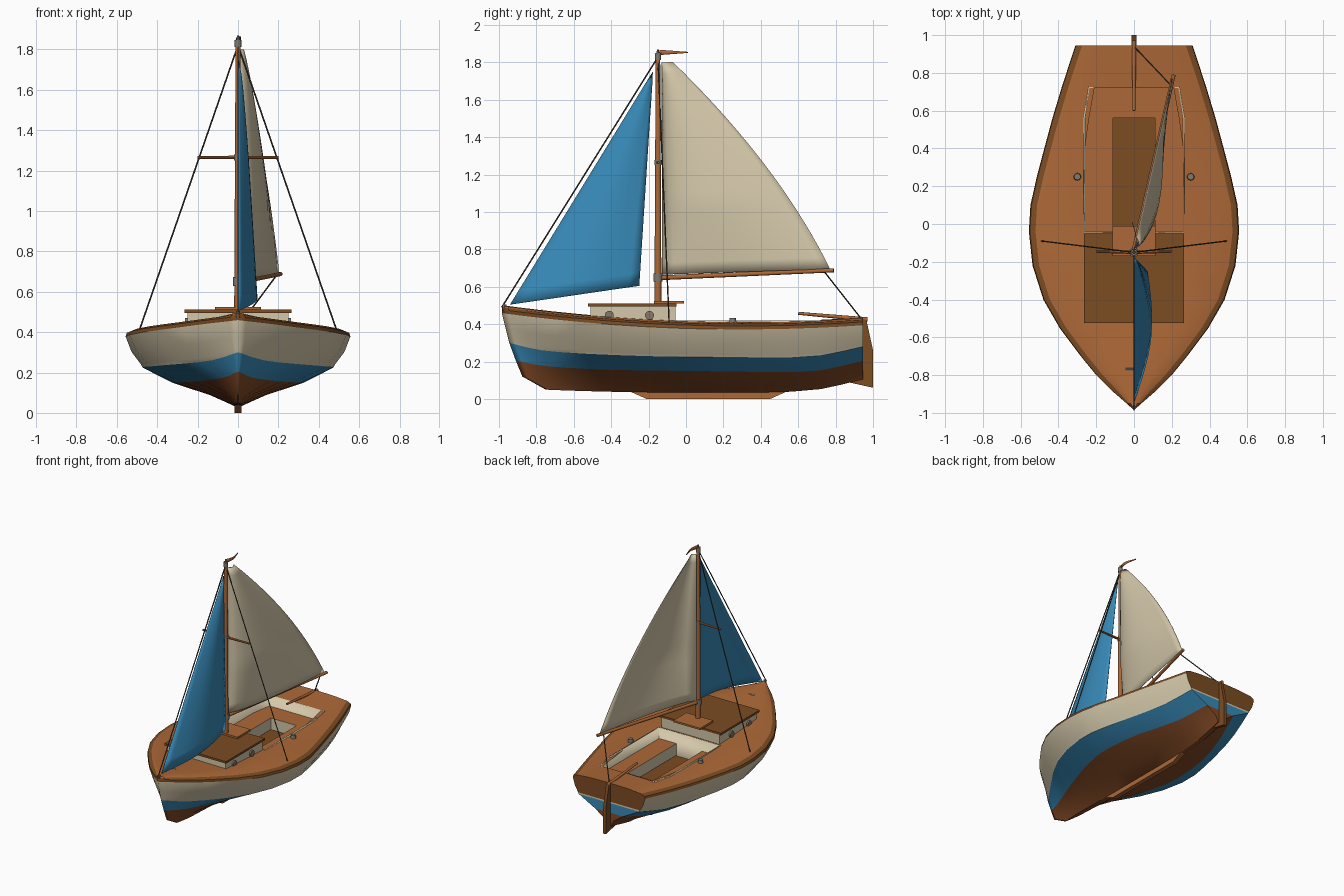
import bpy, bmesh, math
from mathutils import Vector

cube = bpy.data.objects.get("Cube")
if cube:
    bpy.data.objects.remove(cube, do_unlink=True)


def material(name, *rgb):
    m = bpy.data.materials.new(name)
    color = [(c / 255 / 12.92 if c < 11 else ((c / 255 + 0.055) / 1.055) ** 2.4) for c in rgb] + [1]
    m.use_nodes = True
    m.diffuse_color = color
    m.node_tree.nodes["Principled BSDF"].inputs["Base Color"].default_value = color
    return m


WOOD = material("warm wood", 172, 104, 55)
DARK = material("dark wood", 124, 76, 34)
BOTTOM = material("bottom paint", 130, 73, 37)
CREAM = material("cream paint", 212, 200, 170)
BLUE = material("blue paint", 56, 138, 184)
METAL = material("grey metal", 128, 120, 110)
ROPE = material("dark rope", 72, 63, 52)


def finish(name, bm, mats, angle=30):
    bmesh.ops.remove_doubles(bm, verts=bm.verts, dist=0.0001)
    mesh = bpy.data.meshes.new(name)
    bm.to_mesh(mesh)
    bm.free()
    for m in mats:
        mesh.materials.append(m)
    mesh.shade_smooth()
    mesh.set_sharp_from_angle(angle=math.radians(angle))
    obj = bpy.data.objects.new(name, mesh)
    bpy.context.scene.collection.objects.link(obj)
    return obj


def solidify(obj, thickness, offset):
    mod = obj.modifiers.new("thickness", "SOLIDIFY")
    mod.thickness, mod.offset = thickness, offset


def rod(name, p, q, r1, r2, mat, sides=10):
    p, q = Vector(p), Vector(q)
    bm = bmesh.new()
    bmesh.ops.create_cone(bm, cap_ends=True, segments=sides, radius1=r1, radius2=r2, depth=(q - p).length)
    turn = (q - p).to_track_quat("Z", "Y").to_matrix()
    for v in bm.verts:
        v.co = turn @ v.co + (p + q) / 2
    return finish(name, bm, [mat], 40)


def prism(name, pts, lo, hi, mat, side=None, axis="z", well=False):
    """Extrude an outline along an axis; a well is an open box seen from inside."""
    bm = bmesh.new()
    place = (lambda a, b, h: (a, b, h)) if axis == "z" else (lambda a, b, h: (h, a, b))
    rings = [[bm.verts.new(place(a, b, h)) for a, b in pts] for h in (lo, hi)]
    bm.faces.new(rings[0])
    if not well:
        bm.faces.new(rings[1])
    for i in range(len(pts)):
        k = (i + 1) % len(pts)
        f = bm.faces.new((rings[0][i], rings[0][k], rings[1][k], rings[1][i]))
        f.material_index = 1 if side else 0
    bmesh.ops.recalc_face_normals(bm, faces=bm.faces)
    if well:
        bmesh.ops.reverse_faces(bm, faces=bm.faces)
    return finish(name, bm, [mat, side or mat])


def box(name, x, y0, y1, lo, hi, mat, side=None):
    return prism(name, [(-x, y0), (x, y0), (x, y1), (-x, y1)], lo, hi, mat, side)


def sheet(name, point, nu, nv, mat, thickness=0.004):
    bm = bmesh.new()
    g = [[bm.verts.new(point(i / nu, j / nv)) for i in range(nu + 1)] for j in range(nv + 1)]
    for j in range(nv):
        for i in range(nu):
            bm.faces.new((g[j][i], g[j][i + 1], g[j + 1][i + 1], g[j + 1][i]))
    solidify(finish(name, bm, [mat], 60), thickness, 0)


# Hull lines: half widths and heights at the knots, from bow to stern
KNOTS = [-0.985, -0.8, -0.4, 0, 0.4, 0.7, 0.945]
BOW, STERN = KNOTS[0], KNOTS[-1]
BEAM = [0, .2, .48, .557, .475, .39, .31]
LINES = [  # bow position, half widths, heights
    (-.75, [0, .014, .018, .018, .018, .018, .018], [.05, .045, .037, .035, .035, .05, .105]),
    (-.875, [0, .03, .09, .14, .12, .08, .04], [.12, .095, .09, .09, .085, .09, .15]),
    (-.91, [0, .07, .22, .32, .29, .2, .12], [.205, .175, .155, .15, .145, .15, .205]),
    (-.945, [0, .13, .38, .475, .41, .33, .26], [.3, .26, .235, .225, .222, .23, .28]),
]


def curve(vals, y):
    n = len(KNOTS)
    i = max(k for k in range(n - 1) if KNOTS[k] <= y + 1e-9)
    def slope(k):
        a, b = max(k - 1, 0), min(k + 1, n - 1)
        return (vals[b] - vals[a]) / (KNOTS[b] - KNOTS[a])
    h = KNOTS[i + 1] - KNOTS[i]
    t = (y - KNOTS[i]) / h
    return ((2*t**3 - 3*t**2 + 1) * vals[i] + (t**3 - 2*t**2 + t) * h * slope(i)
            + (3*t**2 - 2*t**3) * vals[i + 1] + (t**3 - t**2) * h * slope(i + 1))


def sheer(y):
    return 0.402 + 0.053 * (y - 0.3) ** 2


def section(y):
    f = ((STERN - y) / (STERN - BOW)) ** 3
    rows = [Vector((curve(w, y), y + (b - BOW) * f, curve(z, y))) for b, w, z in LINES]
    beam, top = curve(BEAM, y), sheer(y)
    rail = Vector((beam, y, top - 0.03))
    blue = rows[-1]
    for a, b in ((0.1, 0.1), (0.65, 0.5)):
        rows.append(Vector((blue.x + (rail.x - blue.x) * a, blue.y + (y - blue.y) * b,
                            blue.z + (rail.z - blue.z) * b)))
    edge = beam - min(0.035, 0.25 * beam)
    inner = min(0.26 - 0.025 * max(0, (y - 0.56) / 0.16), 0.6 * edge)
    rows += [rail, Vector((beam * 0.99, y, top - 0.012)), Vector((edge, y, top)),
             Vector((inner, y, top + 0.009)), Vector((0, y, top + 0.012))]
    return [Vector((0, rows[0].y, rows[0].z))] + rows


# Hull with deck, open over the cockpit, mirrored across the centre line
stations = [BOW, -.95, -.88, -.8, -.7, -.55, -.4, -.22, -.04, .1, .25, .4, .56, .72, .83, STERN]
HULL = [BOTTOM, BLUE, CREAM, DARK, WOOD]
bands = [0, 0, 0, 1, 2, 2, 2, 3, 3, 4, 4]
bm = bmesh.new()
grid = [[bm.verts.new(p) for p in section(y)] for y in stations]
for i in range(len(grid) - 1):
    open_deck = -0.05 < stations[i] < 0.7
    for j, band in enumerate(bands):
        if j == len(bands) - 1 and open_deck:
            continue
        f = bm.faces.new((grid[i][j], grid[i + 1][j], grid[i + 1][j + 1], grid[i][j + 1]))
        f.material_index = band
last = grid[-1]
mid = [bm.verts.new((0, v.co.y, v.co.z)) for v in last]
for j in range(1, 9):
    f = bm.faces.new((mid[j], mid[j + 1], last[j + 1], last[j]))
    f.material_index = bands[j] if j < 5 else 3
bm.faces.new((mid[9], last[11], last[10], last[9])).material_index = 3
hull = finish("hull", bm, HULL, 25)
hull.modifiers.new("mirror", "MIRROR").use_clip = True

# Keel, rudder and tiller
prism("keel", [(-.3, .04), (-.21, 0), (.45, 0), (.55, .045)], -.018, .018, WOOD, axis="x")
prism("rudder", [(.94, .43), (.965, .42), (1, .26), (1, .06), (.865, .09), (.945, .13)],
      -.012, .012, DARK, axis="x")
rod("tiller", (0, .6, .458), (0, .97, .425), .008, .012, WOOD)

# Cockpit well with benches around the floor
outline = [(-.26, -.04), (.26, -.04), (.26, .56), (.235, .72), (-.235, .72), (-.26, .56)]
solidify(prism("cockpit_well", outline, .24, .42, DARK, CREAM, well=True), .008, -1)
for s, side in ((1, "left"), (-1, "right")):
    prism(side + "_bench", [(s * .11, -.04), (s * .259, -.04), (s * .259, .56), (s * .11, .56)],
          .245, .335, WOOD, CREAM)
prism("stern_bench", [(-.259, .56), (.259, .56), (.234, .719), (-.234, .719)], .245, .335, WOOD, CREAM)

# Cabin
box("cabin", .25, -.51, -.055, .38, .497, CREAM)
box("cabin_roof", .265, -.525, -.05, .495, .511, DARK)
box("hatch", .115, -.17, -.01, .511, .525, WOOD)
for s, side in ((1, "left"), (-1, "right")):
    for n, y in (("front", -.41), ("rear", -.195)):
        rod(f"{side}_{n}_porthole", (s * .245, y, .447), (s * .262, y, .447), .024, .024, METAL, 14)
    rod(side + "_winch", (s * .3, .25, .39), (s * .3, .25, .433), .022, .017, METAL, 12)
    # Standing rigging at the sides
    rod(side + "_shroud", (0, -.15, 1.82), (s * .49, -.09, .405), .004, .004, ROPE, 6)
    rod(side + "_spreader", (0, -.15, 1.265), (s * .2, -.145, 1.265), .009, .007, WOOD, 8)
rod("bow_cleat", (-.045, -.77, .47), (.005, -.77, .47), .008, .008, METAL, 8)
rod("stem_fitting", (0, -.97, .47), (0, -.97, .505), .012, .01, METAL, 8)

# Mast, boom and fittings
rod("mast", (0, -.15, .5), (0, -.15, 1.85), .019, .012, WOOD, 12)
for n, z, h, r in (("boom", .65, .022, .025), ("spreader", 1.265, .014, .019), ("top", 1.83, .018, .017)):
    rod(n + "_collar", (0, -.15, z - h), (0, -.15, z + h), r, r, METAL, 12)
rod("mast_finial", (0, -.15, 1.85), (0, -.15, 1.868), .008, .005, METAL, 8)
rod("boom", (0, -.14, .648), (.21, .79, .688), .013, .011, WOOD)
rod("forestay", (0, -.985, .49), (0, -.155, 1.82), .004, .004, ROPE, 6)
rod("mainsheet", (.19, .74, .68), (0, .94, .425), .004, .004, ROPE, 6)


# Sails and pennant
def mainsail(u, v):
    luff = Vector((0, -.128, .665 + 1.135 * v))
    leech = Vector((0, .77 - .84 * v + .3 * v * (1 - v), .695 + 1.105 * v))
    p = luff.lerp(leech, u)
    chord = (leech.y - luff.y) / .9
    belly = .09 * math.sin(math.pi * u ** .6) * chord ** .5 * (.4 + .6 * min(1, 3 * v))
    p.x = .225 * (p.y - luff.y) + belly
    return p


def jib(u, v):
    tack, head, clew = Vector((0, -.94, .505)), Vector((0, -.177, 1.75)), Vector((.07, -.25, .605))
    p = tack.lerp(head, v).lerp(clew.lerp(head, v), u)
    p.x += .055 * math.sin(math.pi * u) * (1 - v) ** .5
    return p


sheet("mainsail", mainsail, 14, 18, CREAM)
sheet("jib", jib, 12, 16, BLUE)
sheet("pennant", lambda u, v: (.012 * math.sin(4 * u), -.14 + .15 * u, 1.853 + (v - .5) * .028 * (1 - .8 * u)),
      8, 2, WOOD)
